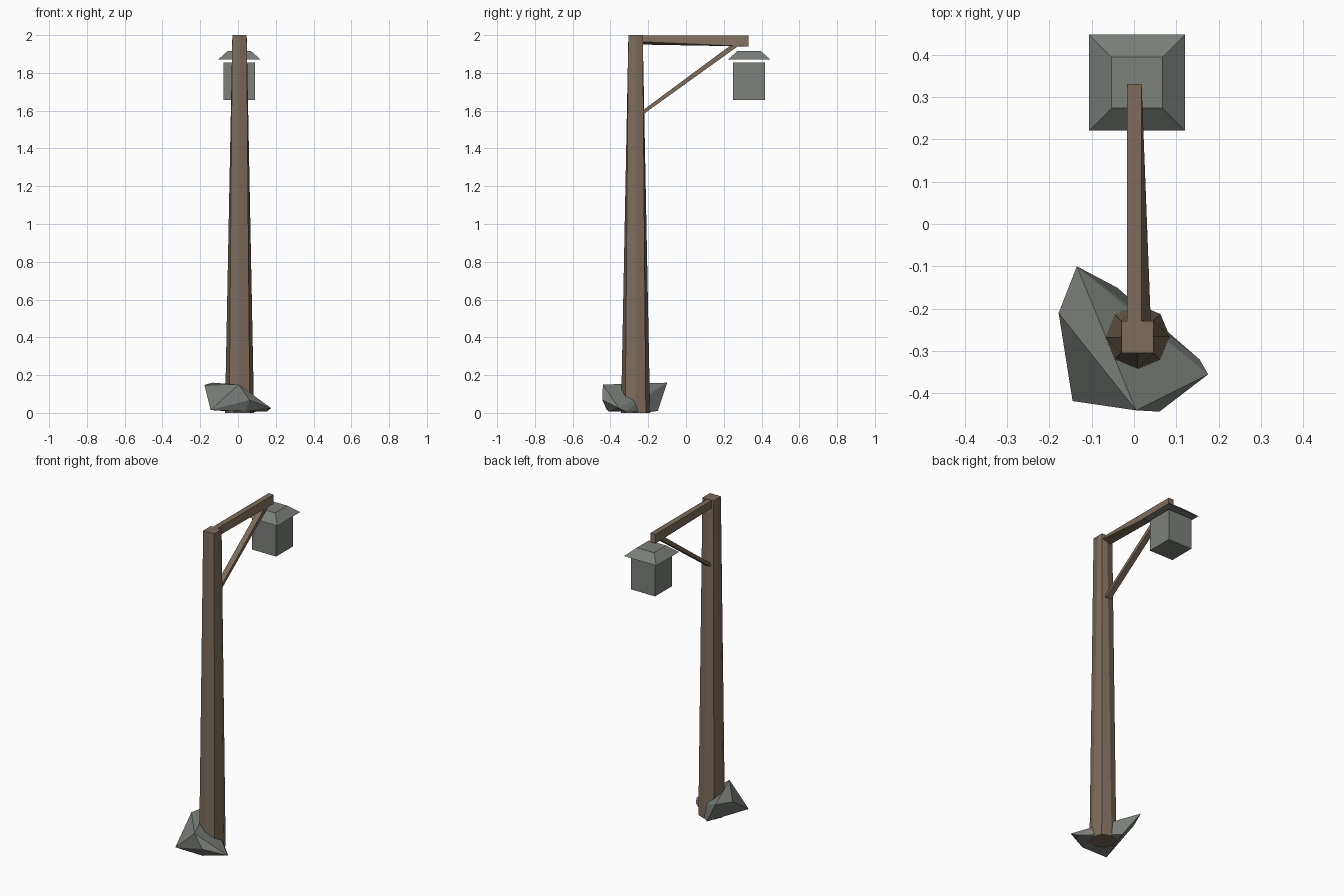
import bpy, bmesh, math
from mathutils import Vector

cube = bpy.data.objects.get("Cube")
if cube:
    bpy.data.objects.remove(cube, do_unlink=True)


def material(name, rgb):
    m = bpy.data.materials.new(name)
    m.use_nodes = True
    m.diffuse_color = (*rgb, 1)
    m.node_tree.nodes["Principled BSDF"].inputs["Base Color"].default_value = (*rgb, 1)
    return m


wood = material("weathered_wood", (0.20, 0.15, 0.105))
grey = material("stone_grey", (0.20, 0.215, 0.195))


def finish(bm, name, mat):
    bmesh.ops.recalc_face_normals(bm, faces=bm.faces)
    mesh = bpy.data.meshes.new(name)
    bm.to_mesh(mesh)
    bm.free()
    mesh.materials.append(mat)
    obj = bpy.data.objects.new(name, mesh)
    bpy.context.collection.objects.link(obj)
    return obj


def loft(name, start, end, mat):
    """Join two matching cross-sections and cap both ends."""
    bm = bmesh.new()
    a, b = ([bm.verts.new(p) for p in ring] for ring in (start, end))
    n = len(a)
    for i in range(n):
        j = (i + 1) % n
        bm.faces.new((a[i], a[j], b[j], b[i]))
    bm.faces.new(a)
    bm.faces.new(b)
    return finish(bm, name, mat)


def square(cx, cy, half, z):
    return [(cx + sx * half, cy + sy * half, z)
            for sx, sy in ((-1, -1), (1, -1), (1, 1), (-1, 1))]


# Post: octagonal foot tapering to a square head
px, py = 0.008, -0.267
foot, head = [], []
for i in range(8):
    c, s = math.cos(i * math.pi / 4), math.sin(i * math.pi / 4)
    k = 0.038 / max(abs(c), abs(s))
    foot.append((px + 0.077 * c, py + 0.077 * s, 0))
    head.append((px + k * c, py + k * s, 2))
loft("post", foot, head, wood)

# Arm: hewn beam, twisted slightly wider at the post
loft("arm",
     [(x, -0.24, z) for x, z in ((-0.017, 1.95), (0.04, 1.965), (0.018, 1.998), (-0.017, 1.998))],
     [(x, 0.33, z) for x, z in ((-0.017, 1.94), (0.018, 1.94), (0.018, 1.998), (-0.017, 1.998))],
     wood)

# Diagonal brace, thicker towards the arm
loft("brace",
     [(x, y, z) for x, y, z in ((-0.015, -0.235, 1.575), (0.022, -0.235, 1.575),
                                (0.022, -0.235, 1.597), (-0.015, -0.235, 1.597))],
     [(x, y, z) for x, y, z in ((-0.015, 0.28, 1.945), (0.018, 0.28, 1.945),
                                (0.018, 0.235, 1.945), (-0.015, 0.235, 1.945))],
     wood)

# Lantern body and its sloping roof
lx, ly = 0.007, 0.334
loft("lantern_body", square(lx, ly, 0.084, 1.657), square(lx, ly, 0.084, 1.855), grey)
loft("lantern_roof", square(lx, ly, 0.113, 1.87), square(lx, ly, 0.06, 1.917), grey)

# Faceted rock wedged around the foot of the post
corners = [(-0.135, -0.10, 0.16), (-0.178, -0.21, 0.148), (-0.145, -0.418, 0.015),
           (0.005, -0.44, 0.15), (0.06, -0.443, 0.068), (0.175, -0.355, 0.025),
           (0.155, -0.32, 0.008), (0.06, -0.245, 0.005), (0, -0.195, 0.005),
           (-0.04, -0.15, 0.01), (0.04, -0.41, 0.008)]
bm = bmesh.new()
for p in corners:
    bm.verts.new(Vector(p))
hull = bmesh.ops.convex_hull(bm, input=bm.verts)
loose = [v for v in bm.verts if not v.link_faces]
bmesh.ops.delete(bm, geom=loose, context='VERTS')
finish(bm, "base_rock", grey)
